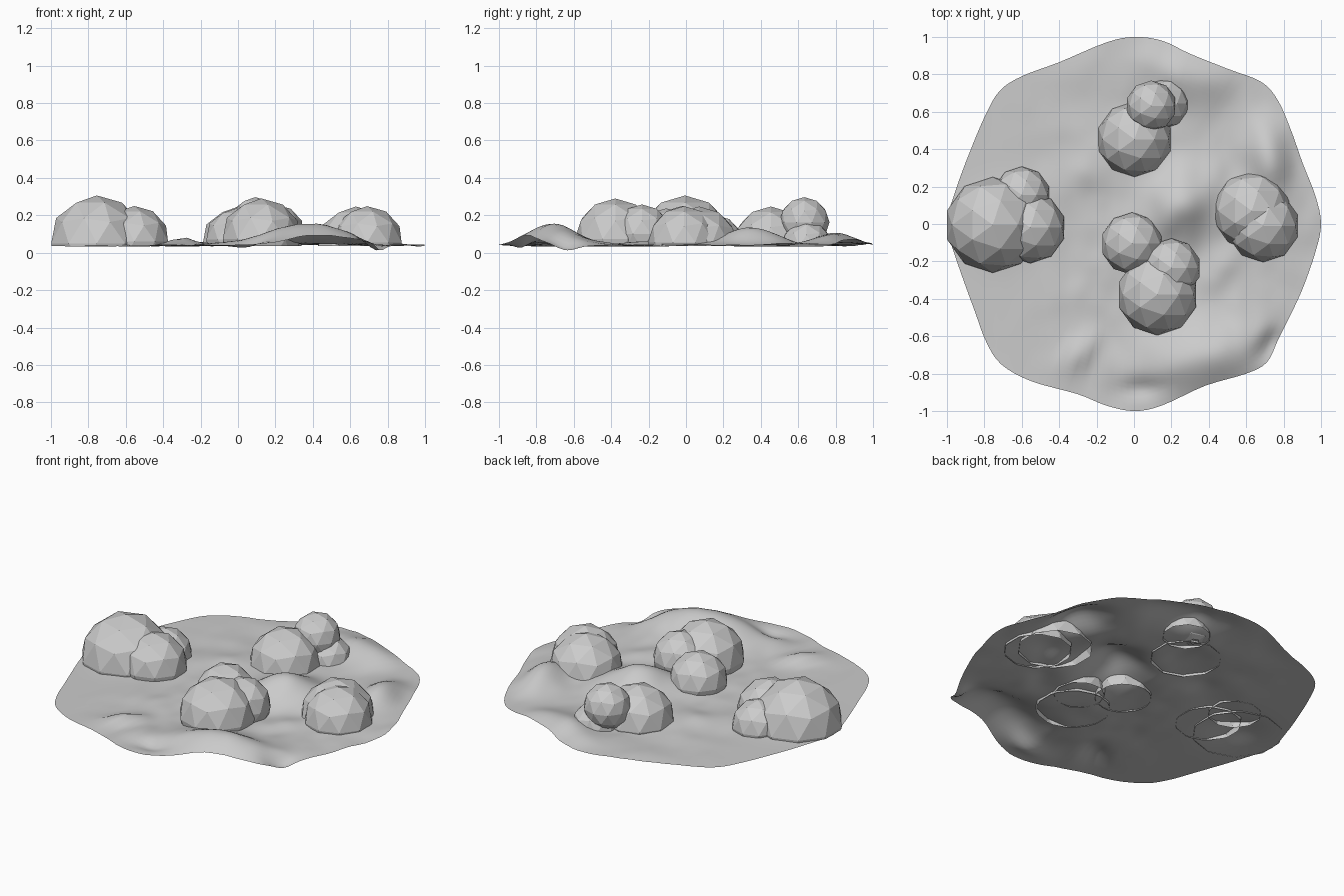
import bpy, bmesh, math
from mathutils import Vector, noise

if "Cube" in bpy.data.objects:
    bpy.data.objects.remove(bpy.data.objects["Cube"])

# Outline of the ground patch, counter-clockwise
OUTLINE = [(1, 0), (.97, .15), (.9, .33), (.84, .5), (.77, .66), (.68, .76), (.5, .83),
           (.3, .91), (.15, .98), (0, 1), (-.15, .97), (-.4, .865), (-.6, .79), (-.72, .71),
           (-.8, .57), (-.88, .38), (-.95, .19), (-1, 0), (-.95, -.19), (-.85, -.47),
           (-.79, -.63), (-.71, -.75), (-.55, -.84), (-.3, -.91), (-.15, -.97), (0, -1),
           (.15, -.97), (.38, -.865), (.6, -.8), (.71, -.74), (.77, -.62), (.82, -.52),
           (.9, -.35), (.97, -.15)]

# Mounds and dips: x, y, height, length, width, heading in degrees
MOUNDS = [(.37, -.71, .12, .30, .17, 12), (.24, .10, .12, .21, .17, 45),
          (.28, .80, .07, .24, .13, -20), (-.30, -.70, .045, .14, .06, 55),
          (.72, .35, .10, .18, .11, 105), (-.30, .25, .02, .20, .10, 30),
          (.74, -.64, -.05, .10, .06, 50), (.05, -.88, -.025, .12, .05, 5),
          (.45, -.25, .02, .15, .08, 60), (-.72, .0, .04, .16, .16, 0),
          (.66, .02, .035, .14, .14, 0), (.02, .46, .02, .15, .12, 0)]


def height(x, y):
    rough = max(0, min(1, (x + .75) * 2))
    z = .034 + .005 * rough
    for mx, my, h, l, w, deg in MOUNDS:
        a = math.radians(deg)
        u = (x - mx) * math.cos(a) + (y - my) * math.sin(a)
        v = (y - my) * math.cos(a) - (x - mx) * math.sin(a)
        z += h * math.exp(-(u / l) ** 2 - (v / w) ** 2)
    z += .010 * rough * noise.noise(Vector((x * 4, y * 4, 2)))
    z += .007 * rough * noise.noise(Vector((x * 10, y * 7, 5)))
    return max(z, 0.003)


def finish(bm, name):
    me = bpy.data.meshes.new(name)
    bm.to_mesh(me)
    bm.free()
    ob = bpy.data.objects.new(name, me)
    bpy.context.collection.objects.link(ob)
    return ob


# Smooth closed rim through the outline points
STEPS, RINGS = 4, 40
n = len(OUTLINE)
pts = [Vector(p) for p in OUTLINE]
rim = []
for i in range(n):
    a, b, c, d = (pts[(i + k) % n] for k in (-1, 0, 1, 2))
    for s in range(STEPS):
        t = s / STEPS
        rim.append(.5 * (2 * b + (c - a) * t + (2 * a - 5 * b + 4 * c - d) * t ** 2
                         + (3 * b - a - 3 * c + d) * t ** 3))

# Ground sheet: concentric rings draped over the mounds
bm = bmesh.new()
centre = bm.verts.new((0, 0, height(0, 0)))
rings = []
for r in range(1, RINGS + 1):
    f = r / RINGS
    rings.append([bm.verts.new((p.x * f, p.y * f, height(p.x * f, p.y * f))) for p in rim])
m = len(rim)
for i in range(m):
    j = (i + 1) % m
    bm.faces.new((centre, rings[0][i], rings[0][j]))
    for lo, hi in zip(rings, rings[1:]):
        bm.faces.new((lo[i], hi[i], hi[j], lo[j]))
for f in bm.faces:
    f.smooth = True
finish(bm, "ground_patch")


# Faceted bush balls, cut open where they meet the ground
def bush(name, balls):
    whole = bmesh.new()
    for x, y, z, r in balls:
        part = bmesh.new()
        bmesh.ops.create_icosphere(part, subdivisions=2, radius=r)
        bmesh.ops.translate(part, verts=part.verts, vec=(x, y, z))
        bmesh.ops.bisect_plane(part, geom=part.verts[:] + part.edges[:] + part.faces[:],
                               plane_co=(0, 0, .035), plane_no=(0, 0, 1), clear_inner=True)
        tmp = bpy.data.meshes.new("tmp")
        part.to_mesh(tmp)
        part.free()
        whole.from_mesh(tmp)
        bpy.data.meshes.remove(tmp)
    finish(whole, name)


bush("left_bush", [(-.755, -.005, .05, .256), (-.60, .155, .05, .152), (-.555, -.02, .06, .19)])
bush("back_bush", [(.003, .453, .045, .202), (.092, .632, .162, .135), (.16, .645, .035, .136)])
bush("right_bush", [(.63, .07, .035, .212), (.69, -.01, .055, .194)])
bush("front_bush", [(-.01, -.105, .07, .167), (.125, -.378, .073, .217), (.2, -.235, .10, .158)])
